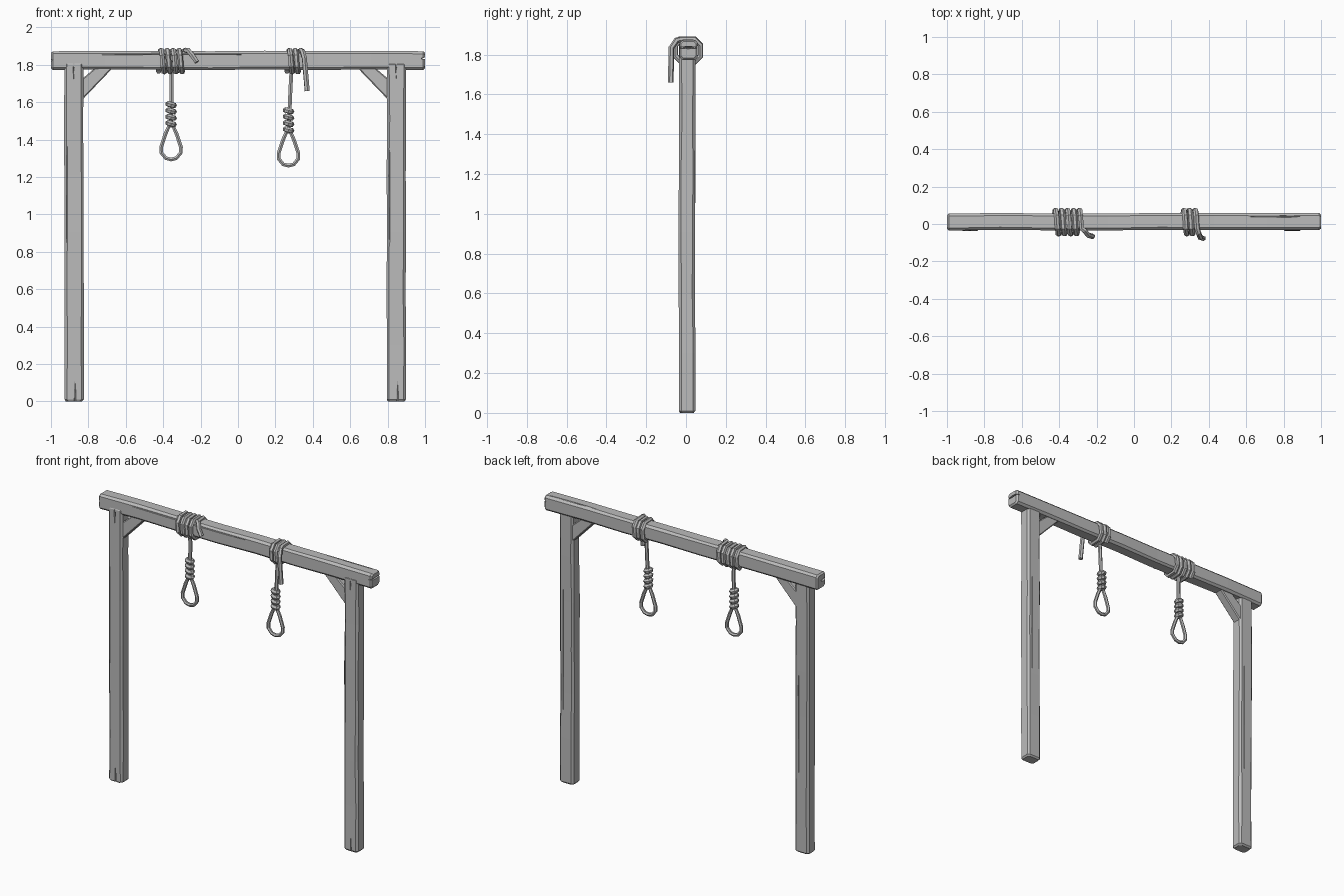
import bpy, bmesh, math, random
from mathutils import Vector, Matrix

random.seed(4)
cube = bpy.data.objects.get("Cube")
if cube:
    bpy.data.objects.remove(cube, do_unlink=True)

grey = bpy.data.materials.new("weathered grey")
grey.use_nodes = True
COLOUR = (0.5, 0.5, 0.5, 1)
grey.diffuse_color = COLOUR
grey.node_tree.nodes["Principled BSDF"].inputs["Base Color"].default_value = COLOUR

MID_X = -0.015            # the frame stands slightly off centre
COIL_Y, COIL_Z = 0.010, 1.820


def finish(name, bm):
    bmesh.ops.recalc_face_normals(bm, faces=bm.faces)
    mesh = bpy.data.meshes.new(name)
    bm.to_mesh(mesh)
    bm.free()
    mesh.materials.append(grey)
    ob = bpy.data.objects.new(name, mesh)
    bpy.context.collection.objects.link(ob)
    return ob


def activate(ob):
    bpy.ops.object.select_all(action='DESELECT')
    ob.select_set(True)
    bpy.context.view_layer.objects.active = ob


def octagon(hu, hv, c):
    return [(hu - c, -hv), (hu, c - hv), (hu, hv - c), (hu - c, hv),
            (c - hu, hv), (-hu, hv - c), (-hu, c - hv), (c - hu, -hv)]


def timber(name, place, length, hu, hv, steps, wobble=0.002):
    """Hand-hewn chamfered timber, lofted along local z."""
    bm = bmesh.new()
    ts = [0, 0.01] + [length * i / steps for i in range(1, steps)] + [length - 0.01, length]
    rings = []
    for i, t in enumerate(ts):
        inset = 0.008 if i in (0, len(ts) - 1) else 0
        du, dv = (random.uniform(-wobble, wobble) for _ in range(2))
        ring = octagon(hu - inset, hv - inset, 0.013 + random.uniform(-wobble, wobble))
        rings.append([bm.verts.new(place @ Vector((u + du, v + dv, t))) for u, v in ring])
    for a, b in zip(rings, rings[1:]):
        for i in range(8):
            j = (i + 1) % 8
            bm.faces.new((a[i], a[j], b[j], b[i]))
    bm.faces.new(rings[0])
    bm.faces.new(rings[-1])
    return finish(name, bm)


def crack(ob, centre, size):
    """Carve a pointed split into a timber."""
    bm = bmesh.new()
    bmesh.ops.create_icosphere(bm, subdivisions=1, radius=1)
    bmesh.ops.transform(bm, verts=bm.verts, matrix=Matrix.LocRotScale(
        Vector(centre), None, Vector(size)))
    cutter = finish("crack_cutter", bm)
    cutter.hide_render = True
    mod = ob.modifiers.new("crack", 'BOOLEAN')
    mod.operation = 'DIFFERENCE'
    mod.solver = 'EXACT'
    mod.object = cutter
    activate(ob)
    bpy.ops.object.modifier_apply(modifier=mod.name)
    bpy.data.objects.remove(cutter, do_unlink=True)


def rope(name, points, radius, cyclic=False):
    """Six-sided faceted rope along a path."""
    curve = bpy.data.curves.new(name, 'CURVE')
    curve.dimensions = '3D'
    curve.bevel_depth = radius
    curve.bevel_resolution = 1
    curve.use_fill_caps = True
    sp = curve.splines.new('POLY')
    sp.points.add(len(points) - 1)
    for p, co in zip(sp.points, points):
        p.co = (*co, 1)
    sp.use_cyclic_u = cyclic
    sp.use_smooth = False
    curve.materials.append(grey)
    ob = bpy.data.objects.new(name, curve)
    bpy.context.collection.objects.link(ob)
    activate(ob)
    bpy.ops.object.convert(target='MESH')
    return ob


# Crossbeam: local z runs along world x
along_x = Matrix(((0, 0, 1, -1), (1, 0, 0, 0.012), (0, 1, 0, 1.824), (0, 0, 0, 1)))
beam = timber("crossbeam", along_x, 2.0, 0.045, 0.050, 7)
crack(beam, (-1.0, -0.01, 1.825), (0.035, 0.03, 0.008))
crack(beam, (1.0, 0.012, 1.835), (0.05, 0.06, 0.006))
crack(beam, (0.8, 0.04, 1.874), (0.22, 0.005, 0.008))
crack(beam, (-0.35, -0.033, 1.855), (0.5, 0.007, 0.003))

# Posts and corner braces
for side, label in ((-1, "right"), (1, "left")):
    x = MID_X + side * 0.862
    post = timber(label + "_post", Matrix.Translation((x, 0.005, 0)), 1.812, 0.051, 0.041, 6)
    crack(post, (x + 0.005, -0.036, 0.0), (0.006, 0.012, 0.12))
    crack(post, (x, -0.036, 1.80), (0.005, 0.010, 0.09))
    crack(post, (x - 0.037, -0.034, 1.08), (0.003, 0.007, 0.4))
    crack(post, (x + 0.02, 0.046, 0.9), (0.003, 0.007, 0.45))

    bm = bmesh.new()
    outline = [(0.83, 1.60), (0.83, 1.715), (0.742, 1.79), (0.648, 1.79)]
    front = bm.faces.new([bm.verts.new((MID_X + side * px, -0.022, pz)) for px, pz in outline])
    ext = bmesh.ops.extrude_face_region(bm, geom=[front])
    bmesh.ops.translate(bm, vec=(0, 0.062, 0),
                        verts=[v for v in ext["geom"] if isinstance(v, bmesh.types.BMVert)])
    bmesh.ops.recalc_face_normals(bm, faces=bm.faces)
    bmesh.ops.bevel(bm, geom=bm.edges[:], offset=0.006, segments=1, affect='EDGES')
    finish(label + "_brace", bm)


def coil(name, x, pitch, turns, tail):
    """Rope wound round the beam, leaving a loose tail in front."""
    corners = octagon(0.063, 0.057, 0.030)
    points = []
    for i in range(int(turns * 8) + 1):
        u, v = corners[i % 8]
        points.append((x + pitch * i / 8, COIL_Y + u, COIL_Z + v))
    rope(name, points + tail, 0.0145)


def noose(label, x, top_x, knot_top):
    """Hanging cord, wrapped knot and teardrop loop."""
    y = 0.008
    rope(label + "_cord", [(top_x, y, 1.79), ((x + top_x) / 2 + 0.003, y, 1.69),
                           (x, y, knot_top - 0.14)], 0.012)
    for k in range(4):
        z = knot_top - 0.018 - 0.034 * k
        ring = []
        for i in range(8):
            a = math.tau * i / 8
            ring.append((x + 0.016 * math.cos(a), y + 0.016 * math.sin(a),
                         z - 0.004 * math.cos(a)))
        rope(f"{label}_knot_wrap_{k + 1}", ring, 0.0155, True)
    half = [(0.010, 0.13), (0.030, 0.175), (0.053, 0.245), (0.052, 0.275), (0.028, 0.304)]
    path = half + [(0, 0.311)] + [(-u, d) for u, d in reversed(half)]
    rope(label + "_loop", [(x + u, y, knot_top - d) for u, d in path], 0.0115, True)


# Rope windings and hanging loops
coil("right_coil", -0.425, 0.032, 4.5,
     [(-0.265, -0.035, 1.876), (-0.245, -0.060, 1.852), (-0.220, -0.067, 1.815)])
noose("right_noose", -0.358, -0.357, 1.605)
coil("left_coil", 0.262, 0.030, 2.5,
     [(0.345, -0.048, 1.872), (0.355, -0.073, 1.835), (0.370, -0.077, 1.660)])
noose("left_noose", 0.270, 0.287, 1.572)
